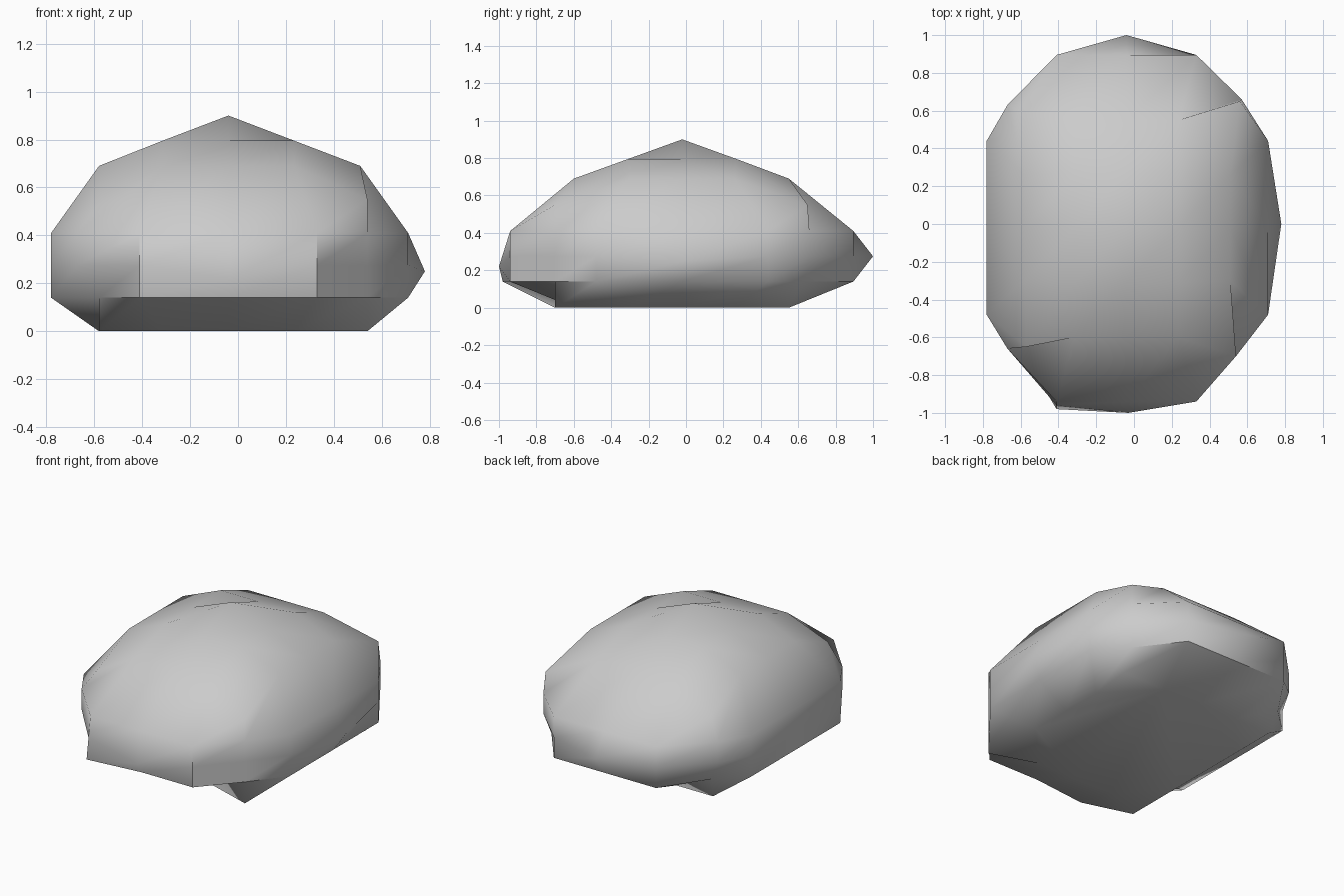
import bpy, bmesh, math

if "Cube" in bpy.data.objects:
    bpy.data.objects.remove(bpy.data.objects["Cube"])

CX, CY = -0.04, -0.02

# Rows from base to upper rim: z, x min, x max, y min, y max, quarter offsets in x and y
rows = [
    (0.00, -0.58, 0.51, -0.60, 0.55, 0.275, 0.28),
    (0.14, -0.78, 0.71, -0.94, 0.895, 0.37, 0.46),
    (0.275, -0.78, 0.71, -0.94, 0.895, 0.37, 0.46),
    (0.41, -0.78, 0.71, -0.94, 0.895, 0.37, 0.46),
    (0.69, -0.58, 0.51, -0.60, 0.55, 0.275, 0.28),
]
# Corner columns per row: front left, front right, back right, back left
corners = [
    [(-0.58, -0.70), (0.54, -0.70), (0.54, 0.55), (-0.58, 0.55)],
    [(-0.58, -0.69), (0.54, -0.70), (0.54, 0.62), (-0.61, 0.60)],
    [(-0.67, -0.66), (0.54, -0.70), (0.57, 0.66), (-0.67, 0.63)],
    [(-0.67, -0.66), (0.54, -0.70), (0.57, 0.66), (-0.67, 0.63)],
    [(-0.57, -0.65), (0.54, -0.70), (0.56, 0.65), (-0.60, 0.60)],
]

bm = bmesh.new()

# Side rings, 16 points each, counter-clockwise from the front left corner
rings = []
for (z, x0, x1, y0, y1, hx, hy), (fl, fr, br, bl) in zip(rows, corners):
    zc = min(z, 0.55)
    pts = [(*fl, zc)] + [(CX + k * hx, y0, z) for k in (-1, 0, 1)]
    pts += [(*fr, zc)] + [(x1, CY + k * hy, z) for k in (-1, 0, 1)]
    pts += [(*br, zc)] + [(CX - k * hx, y1, z) for k in (-1, 0, 1)]
    pts += [(*bl, zc)] + [(x0, CY - k * hy, z) for k in (-1, 0, 1)]
    rings.append([bm.verts.new(p) for p in pts])

# Bulging middles of the sides and the low front lip
rings[2][2].co = (-0.03, -1.0, 0.22)
rings[2][6].co = (0.78, 0.0, 0.25)
rings[2][10].co = (-0.04, 1.0, 0.275)
rings[1][1].co.y = -0.98
rings[2][1].co.y = -0.96

for lo, hi in zip(rings, rings[1:]):
    for i in range(16):
        j = (i + 1) % 16
        bm.faces.new((lo[i], lo[j], hi[j], hi[i]))

# Flat base
bm.faces.new(rings[0][::-1])

# Domed top: grid inside the upper rim, rising to a central peak
rim = rings[-1]
grid = {}
for k in range(4):
    grid[k, 0] = rim[k]
    grid[4, k] = rim[4 + k]
    grid[4 - k, 4] = rim[8 + k]
    grid[0, 4 - k] = rim[12 + k]
for i in (1, 2, 3):
    for j in (1, 2, 3):
        z = 0.90 if i == j == 2 else 0.795
        grid[i, j] = bm.verts.new((CX + (i - 2) * 0.275, CY + (j - 2) * 0.29, z))
for i in range(4):
    for j in range(4):
        bm.faces.new((grid[i, j], grid[i + 1, j], grid[i + 1, j + 1], grid[i, j + 1]))

bmesh.ops.recalc_face_normals(bm, faces=bm.faces)
mesh = bpy.data.meshes.new("boulder")
bm.to_mesh(mesh)
bm.free()
boulder = bpy.data.objects.new("boulder", mesh)
bpy.context.collection.objects.link(boulder)

# Smooth shading with the hard creases kept
bpy.context.view_layer.objects.active = boulder
boulder.select_set(True)
bpy.ops.object.shade_smooth_by_angle(angle=math.radians(45))
